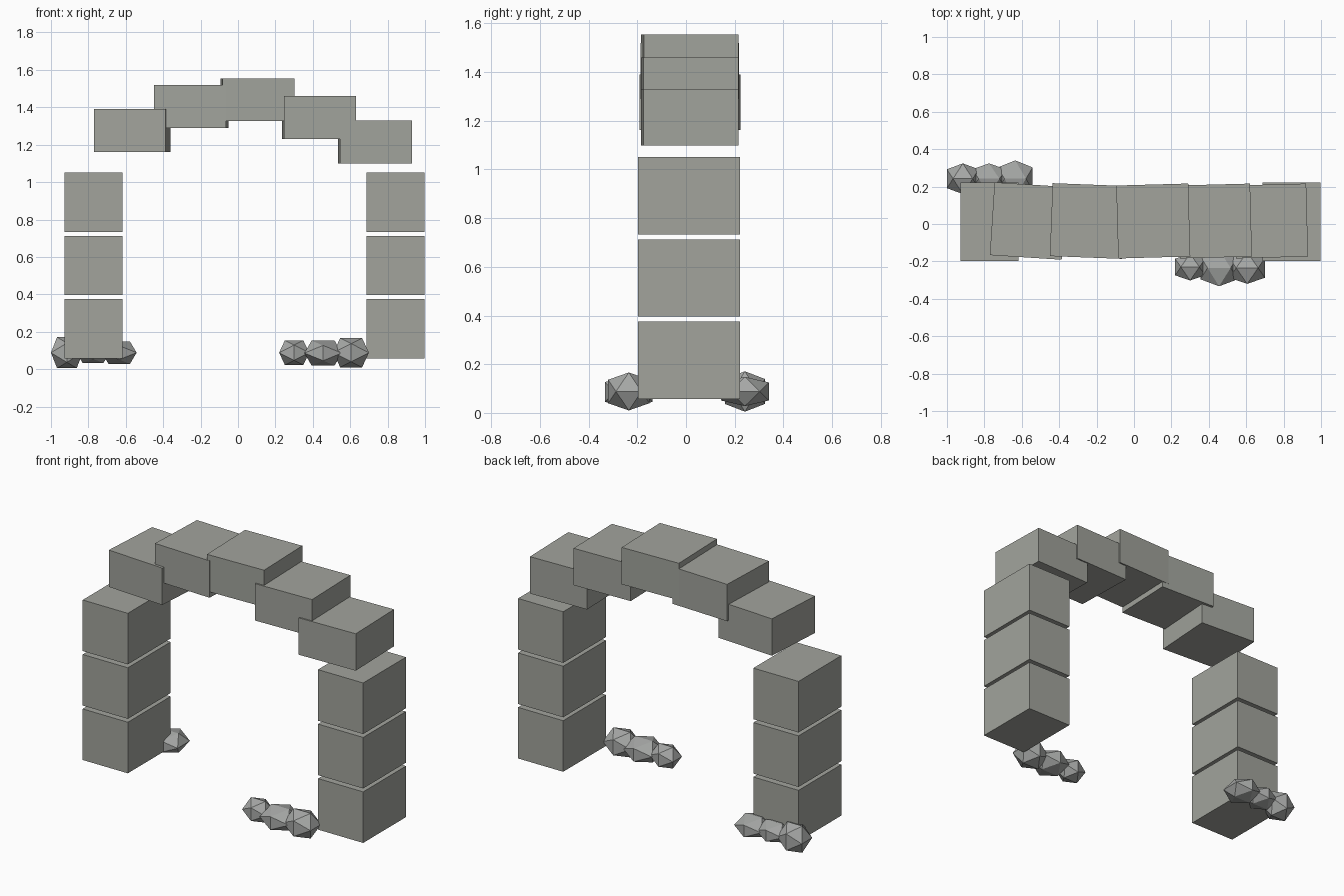
import bpy, bmesh, math

if "Cube" in bpy.data.objects:
    bpy.data.objects.remove(bpy.data.objects["Cube"])


def material(name, rgb):
    m = bpy.data.materials.new(name)
    m.diffuse_color = (*rgb, 1.0)
    m.use_nodes = True
    m.node_tree.nodes["Principled BSDF"].inputs["Base Color"].default_value = m.diffuse_color
    return m


STONE = material("warm grey stone", (0.36, 0.37, 0.335))
RUBBLE = material("neutral grey rubble", (0.38, 0.39, 0.38))


def finish(name, bm, mat, loc, angle=0.0):
    bmesh.ops.recalc_face_normals(bm, faces=bm.faces)
    mesh = bpy.data.meshes.new(name)
    bm.to_mesh(mesh)
    bm.free()
    mesh.materials.append(mat)
    ob = bpy.data.objects.new(name, mesh)
    ob.location = loc
    ob.rotation_euler.z = math.radians(angle)
    bpy.context.collection.objects.link(ob)
    return ob


def block(name, loc, size, angle=0.0):
    bm = bmesh.new()
    bmesh.ops.create_cube(bm, size=1.0)
    bmesh.ops.scale(bm, vec=size, verts=bm.verts)
    finish(name, bm, STONE, loc, angle)


def rock(name, loc, half):
    # Twenty-sided stone: hull of three crossed golden rectangles
    bm = bmesh.new()
    g = 0.618
    for a in (-1, 1):
        for b in (-1, 1):
            for p in ((a * g, 0, b), (a, b * g, 0), (0, a, b * g)):
                bm.verts.new([c * h for c, h in zip(p, half)])
    bmesh.ops.convex_hull(bm, input=bm.verts)
    finish(name, bm, RUBBLE, loc)


# Pillars: three stacked blocks with narrow gaps
for side, x in (("left", -0.773), ("right", 0.843)):
    for i in range(3):
        block(f"{side}_pillar_block_{i + 1}", (x, 0.012, 0.216 + 0.338 * i),
              (0.31, 0.42, 0.317))

# Arch: five overlapping blocks, each slightly turned (x, z, angle)
for i, (x, z, angle) in enumerate(((-0.566, 1.276, -3.7), (-0.25, 1.405, -2.2),
                                   (0.103, 1.44, 1.6), (0.433, 1.346, 1.5),
                                   (0.733, 1.214, 1.5))):
    block(f"arch_block_{i + 1}", (x, 0.016, z), (0.385, 0.39, 0.229), angle)

# Rubble behind the left pillar and in front of the right one
for i, (x, y, z, half) in enumerate((
        (-0.915, 0.242, 0.088, (0.085, 0.082, 0.083)),
        (-0.775, 0.242, 0.090, (0.090, 0.082, 0.057)),
        (-0.635, 0.242, 0.088, (0.093, 0.098, 0.060)),
        (0.300, -0.230, 0.088, (0.080, 0.072, 0.066)),
        (0.455, -0.235, 0.086, (0.100, 0.098, 0.066)),
        (0.605, -0.235, 0.088, (0.095, 0.085, 0.078)))):
    rock(f"rubble_rock_{i + 1}", (x, y, z), half)
